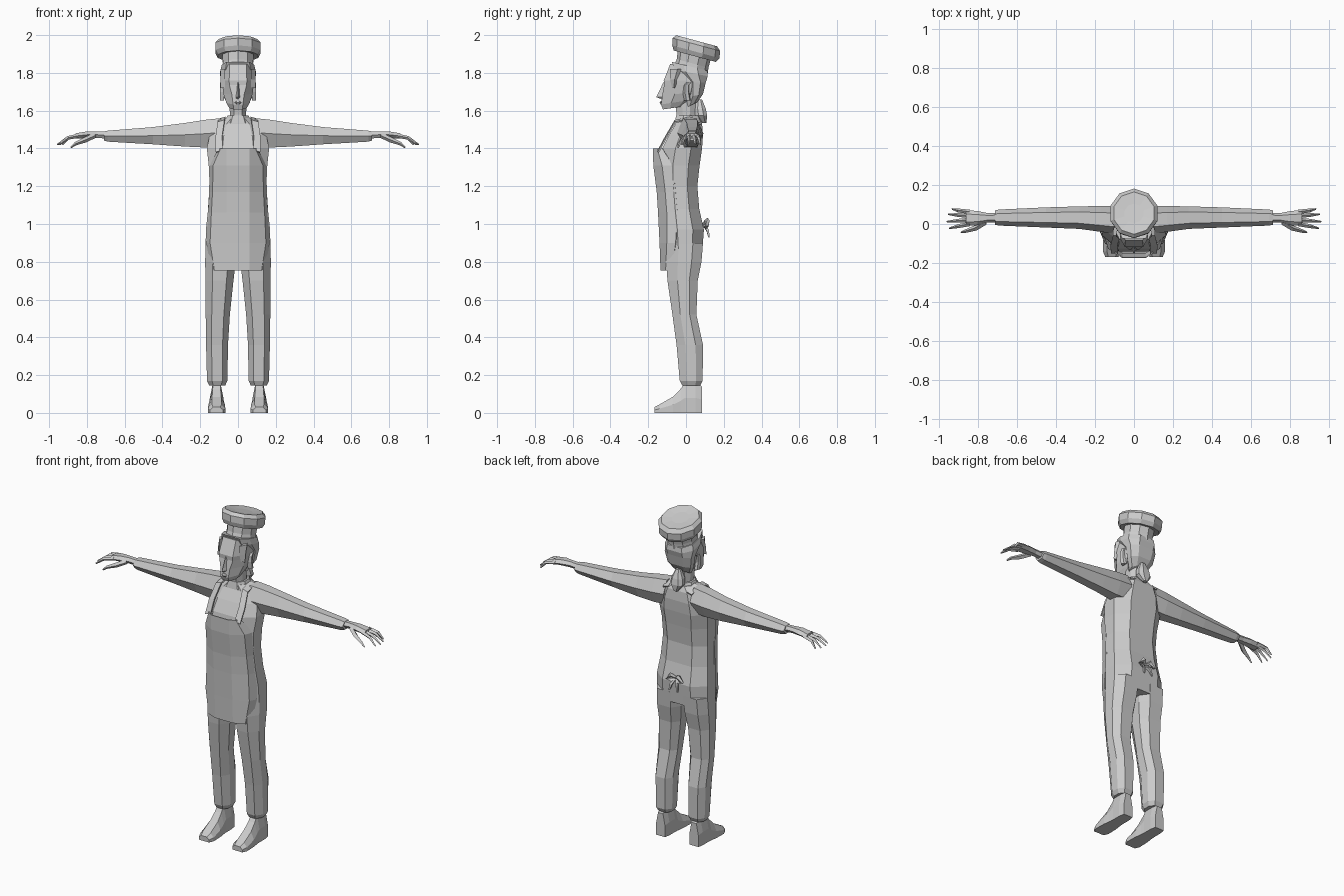
import bpy, bmesh, math
from mathutils import Vector

grey = bpy.data.materials.new("light_grey")
grey.diffuse_color = (0.6, 0.6, 0.6, 1)


def finish(name, bm, mirror=False):
    bmesh.ops.remove_doubles(bm, verts=bm.verts, dist=0.0005)
    bmesh.ops.recalc_face_normals(bm, faces=bm.faces)
    me = bpy.data.meshes.new(name)
    bm.to_mesh(me)
    bm.free()
    me.materials.append(grey)
    ob = bpy.data.objects.new(name, me)
    bpy.context.collection.objects.link(ob)
    if mirror:
        m = ob.modifiers.new("mirror", "MIRROR")
        m.use_mirror_merge = False
    return ob


def loft(name, rings, mirror=False, closed=True, caps=True):
    """Skin a list of equal-length point rings."""
    bm = bmesh.new()
    vs = [[bm.verts.new(p) for p in r] for r in rings]
    n = len(vs[0])
    for a, b in zip(vs, vs[1:]):
        for i in range(n if closed else n - 1):
            j = (i + 1) % n
            bm.faces.new((a[i], a[j], b[j], b[i]))
    if closed and caps:
        bm.faces.new(vs[0])
        bm.faces.new(vs[-1])
    return finish(name, bm, mirror)


def body_ring(z, hw, yf, yb, cx=0, front=0.5, tilt=0, back=0.55):
    """Eight-sided slice, narrower at front and back."""
    d = yb - yf
    half = [(front * hw, yf), (hw, yf + 0.33 * d), (hw, yf + 0.72 * d), (back * hw, yb)]
    pts = half + [(-x, y) for x, y in reversed(half)]
    ym = (yf + yb) / 2
    return [(cx + x, y, z + tilt * (y - ym)) for x, y in pts]


def disc_ring(yc, z, r, tilt, n=10):
    pts = []
    for i in range(n):
        a = math.tau * (i + 0.5) / n
        y = r * math.sin(a)
        pts.append((r * math.cos(a), yc + y, z + tilt * y))
    return pts


def limb_ring(x, y0, y1, z0, z1):
    """Six-sided slice across the x axis."""
    zm, w = (z0 + z1) / 2, (y1 - y0) * 0.25
    return [(x, y0, zm), (x, y0 + w, z1), (x, y1 - w, z1),
            (x, y1, zm), (x, y1 - w, z0), (x, y0 + w, z0)]


def tube(name, path, sizes, mirror=True):
    """Four-sided tapering finger or cord along a path."""
    rings = []
    for i, p in enumerate(path):
        d = (Vector(path[min(i + 1, len(path) - 1)]) - Vector(path[max(i - 1, 0)])).normalized()
        u = d.cross(Vector((0.05, 0.1, 1))).normalized()
        w = d.cross(u)
        rings.append([Vector(p) + (u * a + w * b) * sizes[i]
                      for a, b in ((1, 0), (0, 1), (-1, 0), (0, -1))])
    return loft(name, rings, mirror)


# jacket
loft("jacket", [body_ring(*r) for r in (
    (0.84, 0.172, -0.10, 0.085), (0.97, 0.17, -0.115, 0.095), (1.08, 0.158, -0.12, 0.07),
    (1.2, 0.15, -0.13, 0.06), (1.31, 0.155, -0.14, 0.072), (1.4, 0.165, -0.125, 0.085),
    (1.47, 0.15, -0.09, 0.09), (1.53, 0.12, -0.055, 0.085), (1.56, 0.07, -0.05, 0.07))])

# collar and neck
loft("collar", [body_ring(1.535, 0.075, -0.06, 0.08), body_ring(1.575, 0.055, -0.052, 0.062)])
loft("neck", [body_ring(1.53, 0.05, -0.05, 0.055), body_ring(1.58, 0.043, -0.05, 0.05),
              body_ring(1.66, 0.046, -0.06, 0.05)])

# apron: a sheet folded around the front
apron_rows = ((1.4, 0.105, -0.175, -0.125), (1.31, 0.15, -0.173, -0.07),
              (1.17, 0.153, -0.155, -0.055), (1.06, 0.16, -0.148, -0.045),
              (0.9, 0.168, -0.14, -0.055), (0.755, 0.142, -0.135, -0.075))
apron = loft("apron", [[(-w, ys, z), (-w * 0.88, 0.55 * yf + 0.45 * ys, z), (-0.06, yf, z),
                        (0.06, yf, z), (w * 0.88, 0.55 * yf + 0.45 * ys, z), (w, ys, z)]
                       for z, w, yf, ys in apron_rows], closed=False)
s = apron.modifiers.new("thickness", "SOLIDIFY")
s.thickness = 0.006

# apron straps over the shoulders
strap = ((0.10, -0.15, 1.385), (0.102, -0.11, 1.46), (0.09, -0.06, 1.545),
         (0.085, 0.02, 1.562), (0.08, 0.085, 1.535))
st = loft("strap", [[(x - 0.018, y, z + 0.006), (x + 0.018, y, z - 0.004)]
                    for x, y, z in strap], mirror=True, closed=False)
s = st.modifiers.new("thickness", "SOLIDIFY")
s.thickness = 0.008

# bow tied behind the waist
tube("bow_loop", [(0, 0.092, 1.0), (0.025, 0.112, 1.02), (0.05, 0.112, 0.99), (0.025, 0.106, 0.985),
                  (0, 0.094, 0.99)], [0.008, 0.014, 0.01, 0.012, 0.008])
tube("bow_tail", [(0.005, 0.096, 0.995), (0.02, 0.115, 0.965), (0.028, 0.122, 0.93)],
     [0.008, 0.009, 0.005])

# trousers
legs = ((0.9, 0.088, 0.083, -0.1, 0.09), (0.8, 0.093, 0.081, -0.105, 0.082),
        (0.7, 0.098, 0.074, -0.098, 0.062), (0.52, 0.107, 0.064, -0.072, 0.055),
        (0.36, 0.111, 0.058, -0.05, 0.09), (0.17, 0.11, 0.054, -0.033, 0.088),
        (0.145, 0.11, 0.042, -0.02, 0.075))
loft("trouser_leg", [body_ring(z, w, yf, yb, cx) for z, cx, w, yf, yb in legs], mirror=True)

# shoes: slices from heel to toe
shoe = ((0.085, 0.03, 0.14), (0.05, 0.036, 0.16), (-0.005, 0.036, 0.16), (-0.03, 0.038, 0.125),
        (-0.07, 0.044, 0.085), (-0.14, 0.046, 0.045), (-0.168, 0.034, 0.03))
loft("shoe", [[(0.113 - w, y, 0), (0.113 - w, y, h * 0.5), (0.113 - w * 0.55, y, h),
               (0.113 + w * 0.55, y, h), (0.113 + w, y, h * 0.5), (0.113 + w, y, 0)]
              for y, w, h in shoe], mirror=True)

# sleeves
loft("sleeve", [limb_ring(*r) for r in (
    (0.09, -0.05, 0.09, 1.41, 1.56), (0.17, -0.04, 0.092, 1.405, 1.552),
    (0.28, -0.025, 0.09, 1.41, 1.535), (0.45, -0.018, 0.085, 1.422, 1.513),
    (0.69, -0.008, 0.074, 1.436, 1.494), (0.71, -0.004, 0.07, 1.442, 1.49))], mirror=True)

# hands
loft("palm", [limb_ring(*r) for r in (
    (0.69, 0.008, 0.058, 1.452, 1.488), (0.75, 0.008, 0.056, 1.456, 1.49),
    (0.8, -0.006, 0.066, 1.455, 1.49), (0.86, -0.01, 0.072, 1.452, 1.48))], mirror=True)
for i, (ya, yb, tip) in enumerate(((0.0, -0.022, 0.945), (0.021, 0.012, 0.957),
                                   (0.042, 0.05, 0.95), (0.062, 0.077, 0.93))):
    tube("finger_%d" % (i + 1), [(0.84, ya, 1.468), (0.9, (ya + yb) / 2, 1.456), (tip, yb, 1.42)],
         [0.011, 0.01, 0.004])
tube("thumb", [(0.76, 0.01, 1.468), (0.81, -0.02, 1.445), (0.86, -0.036, 1.425),
               (0.885, -0.042, 1.405)], [0.014, 0.014, 0.009, 0.004])

# head
loft("head", [body_ring(z, w, yf, yb, 0, f, t) for z, w, yf, yb, f, t in (
    (1.615, 0.045, -0.122, -0.01, 0.5, 0.15), (1.645, 0.062, -0.132, 0.03, 0.42, 0.15),
    (1.69, 0.077, -0.125, 0.075, 0.42, 0.05), (1.735, 0.083, -0.116, 0.09, 0.55, 0),
    (1.76, 0.085, -0.118, 0.095, 0.55, 0), (1.83, 0.08, -0.083, 0.1, 0.55, -0.2))])

# nose and lips
loft("nose", [[(-w, -0.105, z), (0, y, z), (w, -0.105, z)] for z, w, y in (
    (1.66, 0.018, -0.128), (1.672, 0.02, -0.158), (1.69, 0.014, -0.148), (1.75, 0.008, -0.12))])
loft("lips", [[(-w, -0.12, z), (-w * .4, y, z), (w * .4, y, z), (w, -0.12, z)] for z, w, y in (
    (1.632, 0.015, -0.133), (1.642, 0.026, -0.14), (1.652, 0.015, -0.133))])

# ears
loft("ear", [[(0.074, y, z), (0.096, y + 0.012, z), (0.09, y + 0.03, z), (0.074, y + 0.034, z)]
             for y, z in ((-0.01, 1.655), (-0.018, 1.7), (-0.016, 1.735), (-0.004, 1.75))],
     mirror=True)

# hair over the back, with a lock sweeping each temple
loft("hair", [body_ring(z, w, yf, yb, 0, 0.7, t) for z, w, yf, yb, t in (
    (1.63, 0.05, 0.0, 0.06, 0.5), (1.68, 0.078, 0.01, 0.09, 0.2),
    (1.75, 0.09, 0.005, 0.105, 0), (1.8, 0.095, -0.06, 0.115, -0.2),
    (1.835, 0.086, -0.075, 0.112, -0.25))])
loft("temple_lock", [[(0.07, y - d, z), (0.093, y, z), (0.07, y + d, z)] for y, d, z in (
    (-0.065, 0.008, 1.72), (-0.06, 0.025, 1.765), (-0.045, 0.04, 1.82))], mirror=True)

# tied hair at the nape
loft("hair_knot", [body_ring(z, w, yf, yb) for z, w, yf, yb in (
    (1.535, 0.012, 0.085, 0.108), (1.575, 0.042, 0.045, 0.112),
    (1.61, 0.036, 0.04, 0.105), (1.66, 0.014, 0.055, 0.085))])

# tall hat leaning back: band, then puffed crown
TILT = -0.27
loft("hat", [disc_ring(y, z, r, TILT) for y, z, r in (
    (0.022, 1.8, 0.09), (0.035, 1.85, 0.084), (0.043, 1.892, 0.087), (0.047, 1.888, 0.112),
    (0.052, 1.912, 0.125), (0.055, 1.95, 0.126), (0.056, 1.97, 0.108), (0.054, 1.965, 0.05))])
